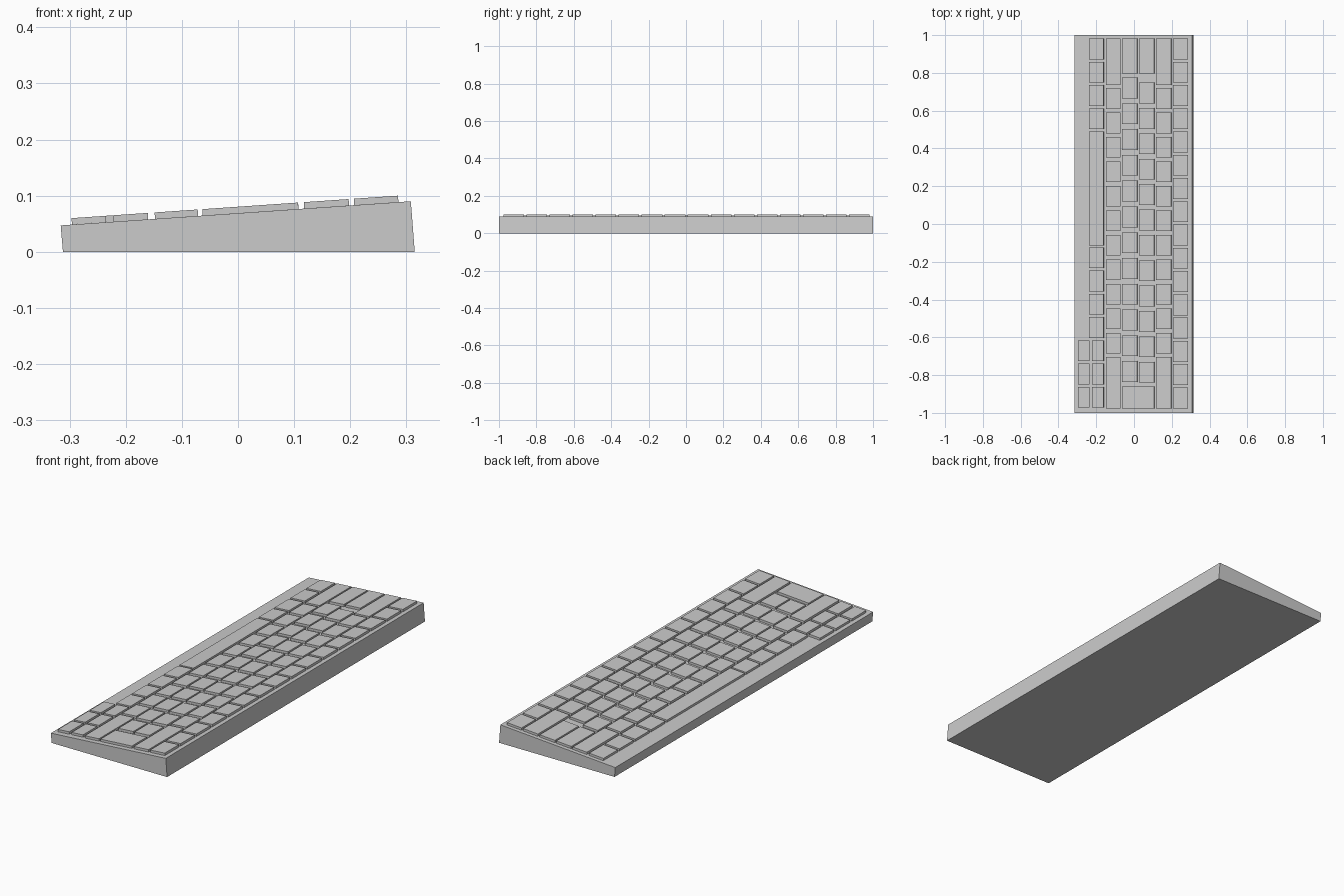
import bpy, bmesh, math
from mathutils import Matrix

cube = bpy.data.objects.get("Cube")
if cube:
    bpy.data.objects.remove(cube, do_unlink=True)

grey = bpy.data.materials.new("light_grey")
grey.use_nodes = True
grey.diffuse_color = (0.6, 0.6, 0.6, 1)
grey.node_tree.nodes["Principled BSDF"].inputs["Base Color"].default_value = (0.6, 0.6, 0.6, 1)


def add_object(name, bm):
    bmesh.ops.recalc_face_normals(bm, faces=bm.faces)
    mesh = bpy.data.meshes.new(name)
    bm.to_mesh(mesh)
    bm.free()
    mesh.materials.append(grey)
    obj = bpy.data.objects.new(name, mesh)
    bpy.context.collection.objects.link(obj)
    return obj


# Wedge case: side profile extruded along the long axis
profile = [(-0.312, 0), (0.315, 0), (0.308, 0.09), (-0.316, 0.047)]
bm = bmesh.new()
end = bm.faces.new([bm.verts.new((x, -1, z)) for x, z in profile])
side = bmesh.ops.extrude_face_region(bm, geom=[end])
bmesh.ops.translate(bm, vec=(0, 2, 0), verts=[v for v in side["geom"] if isinstance(v, bmesh.types.BMVert)])
add_object("case", bm)

# Keys sit on the sloping deck
slope = math.atan2(0.043, 0.624)
deck_middle = 0.0688
thickness = 0.0115
key = 0.11      # length of a standard key
pitch = 0.1231  # spacing of standard keys
first, last = 0.981, -0.976


def add_row(name, x0, x1, runs):
    """Each run is (start y, key length, count, spacing), going towards -y."""
    bm = bmesh.new()
    for start, length, count, spacing in runs:
        for i in range(count):
            x, y = (x0 + x1) / 2, start - i * spacing - length / 2
            place = (Matrix.Translation((x, y, deck_middle + x * math.tan(slope)))
                     @ Matrix.Rotation(-slope, 4, "Y")
                     @ Matrix.Translation((0, 0, thickness / 2))
                     @ Matrix.Diagonal((x1 - x0, length, thickness, 1)))
            bmesh.ops.create_cube(bm, size=1, matrix=place)
    add_object(name, bm)


staggered = [(first, 0.246, 1, 0), (0.72, key, 11, 0.1296), (-0.703, -0.703 - last, 1, 0)]
arrows = [(-0.616, key, 3, pitch)]

add_row("function_keys", 0.207, 0.286, [(first, key, 16, pitch)])
add_row("number_keys", 0.118, 0.198, staggered)
add_row("upper_letter_keys", 0.026, 0.108, [(first, 0.185, 1, 0), (0.748, key, 12, 0.1343)])
add_row("home_letter_keys", -0.063, 0.018, [(first, 0.185, 1, 0), (0.775, key, 12, 0.1365)])
add_row("enter_key", -0.063, 0.108, [(-0.86, 0.116, 1, 0)])
add_row("lower_letter_keys", -0.148, -0.071, staggered)
add_row("modifier_keys", -0.238, -0.16, [(first, key, 4, pitch), (-0.124, key, 4, pitch)])
add_row("space_bar", -0.238, -0.16, [(0.489, 0.603, 1, 0)])
add_row("upper_arrow_keys", -0.222, -0.16, arrows)
add_row("lower_arrow_keys", -0.296, -0.235, arrows)
